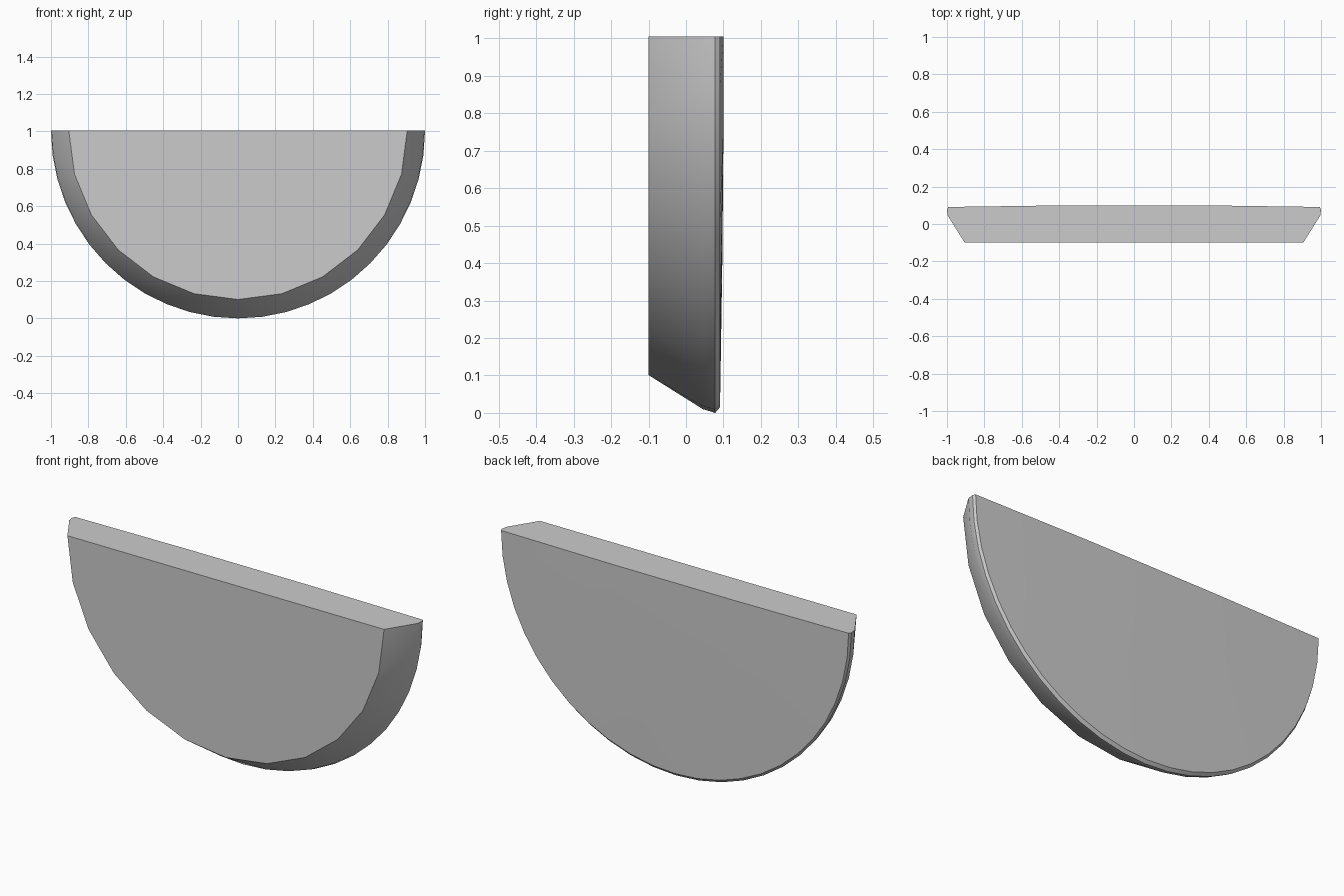
import bpy, bmesh
from math import sin, cos, pi

if "Cube" in bpy.data.objects:
    bpy.data.objects.remove(bpy.data.objects["Cube"])

TOP = 1.005
bm = bmesh.new()


def half_ring(y, rx, rz, segments):
    """Lower half of an ellipse hanging from the flat top edge."""
    for i in range(segments + 1):
        a = pi * i / segments
        bm.verts.new((rx * cos(a), y, TOP - rz * sin(a)))


# Bevelled rim: narrow front face widening to a rounded back edge
half_ring(-0.10, 0.905, 0.904, 12)
half_ring(0.045, 0.996, 0.995, 24)
half_ring(0.078, 1.0, TOP, 24)
half_ring(0.091, 0.993, 0.99, 24)

# Slightly domed back
half_ring(0.097, 0.6, 0.6, 8)
for x in (-0.35, 0.35):
    for z in (0.75, TOP):
        bm.verts.new((x, 0.10, z))

# Wrap the profiles into one solid and merge flat areas
hull = bmesh.ops.convex_hull(bm, input=bm.verts[:])
unused = {g for g in hull["geom_interior"] + hull["geom_unused"]
          if isinstance(g, bmesh.types.BMVert)}
bmesh.ops.delete(bm, geom=list(unused), context='VERTS')
bmesh.ops.dissolve_limit(bm, angle_limit=0.005, verts=bm.verts[:], edges=bm.edges[:])
bmesh.ops.recalc_face_normals(bm, faces=bm.faces[:])

mesh = bpy.data.meshes.new("half_disc")
bm.to_mesh(mesh)
bm.free()
obj = bpy.data.objects.new("half_disc", mesh)
bpy.context.collection.objects.link(obj)

# Soft rim with sharp front and top edges
bpy.context.view_layer.objects.active = obj
obj.select_set(True)
bpy.ops.object.shade_smooth_by_angle(angle=pi / 6)
